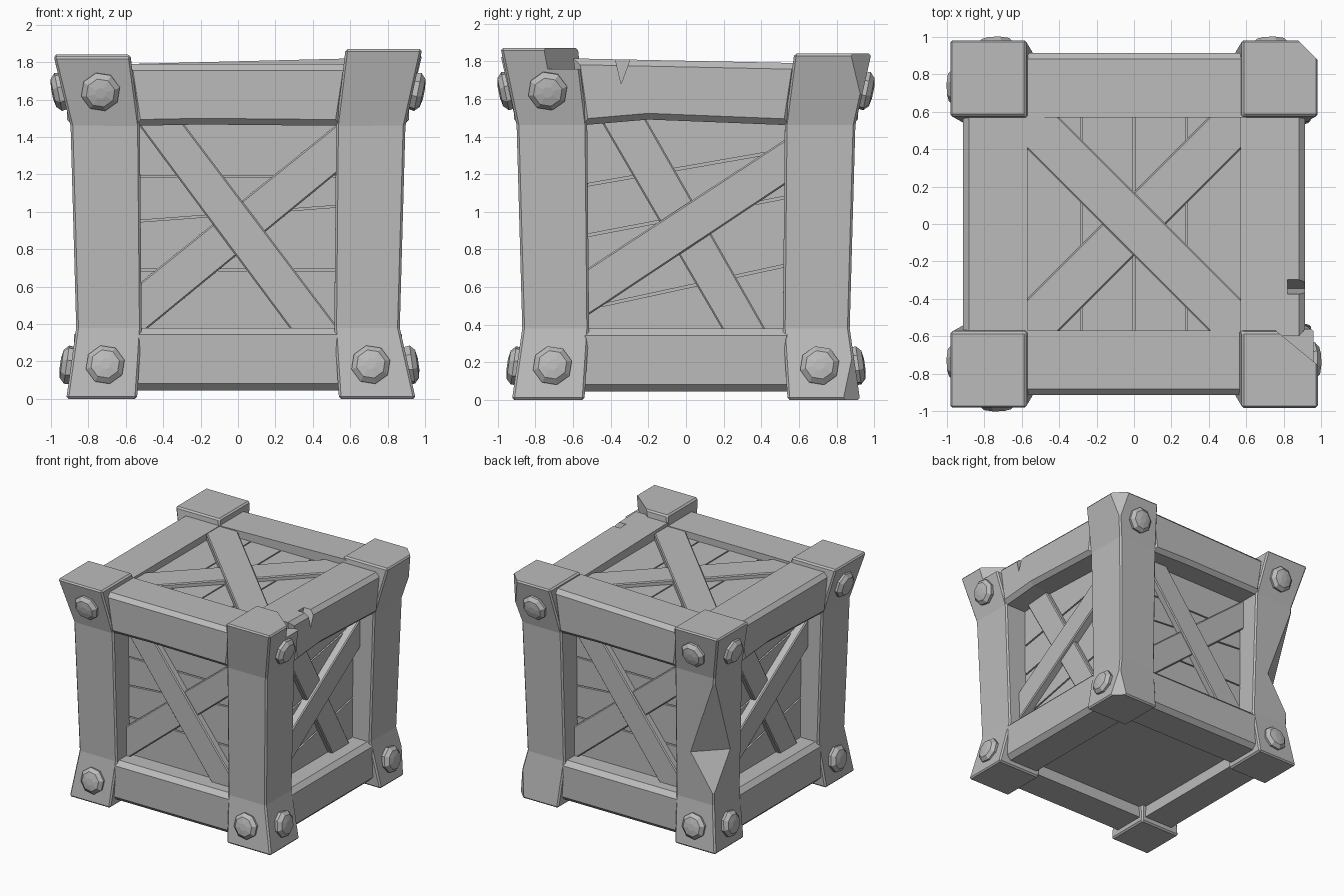
import bpy, bmesh, math
from mathutils import Vector, Matrix

cube = bpy.data.objects.get("Cube")
if cube:
    bpy.data.objects.remove(cube, do_unlink=True)

GREY = (0.5, 0.5, 0.5, 1.0)
mat = bpy.data.materials.new("grey_wood")
mat.use_nodes = True
mat.diffuse_color = GREY
bsdf = next(n for n in mat.node_tree.nodes if n.type == 'BSDF_PRINCIPLED')
bsdf.inputs["Base Color"].default_value = GREY


def frame(u, v, d):
    """Matrix taking (along, up, outward) to world space."""
    return Matrix((u, v, d)).transposed().to_4x4()


X, Y, Z = Vector((1, 0, 0)), Vector((0, 1, 0)), Vector((0, 0, 1))
FRONT, BACK = frame(X, Z, -Y), frame(-X, Z, Y)
LEFT, RIGHT = frame(Y, Z, X), frame(-Y, Z, -X)
TOP, TOP_ACROSS = frame(X, Y, Z), frame(Y, X, Z)


def loft(name, rings, mtx=Matrix(), bevel=0.0, chamfer=0.0):
    """Closed solid through a list of rings; chamfer cuts the last ring's edges."""
    bm = bmesh.new()
    loops = [[bm.verts.new(p) for p in ring] for ring in rings]
    n = len(loops[0])
    for a, b in zip(loops, loops[1:]):
        for i in range(n):
            bm.faces.new((a[i], a[(i + 1) % n], b[(i + 1) % n], b[i]))
    bm.faces.new(loops[0][::-1])
    bm.faces.new(loops[-1])
    bmesh.ops.recalc_face_normals(bm, faces=bm.faces)
    bm.normal_update()
    if chamfer:
        rim = [e for e in bm.edges if all(v in loops[-1] for v in e.verts)]
        bmesh.ops.bevel(bm, geom=rim, offset=chamfer, segments=1, affect='EDGES')
    if bevel:
        sharp = [e for e in bm.edges if e.calc_face_angle(0) > 0.6]
        bmesh.ops.bevel(bm, geom=sharp, offset=bevel, segments=1, affect='EDGES')
    bm.transform(mtx)
    bmesh.ops.recalc_face_normals(bm, faces=bm.faces)
    me = bpy.data.meshes.new(name)
    bm.to_mesh(me)
    bm.free()
    me.materials.append(mat)
    ob = bpy.data.objects.new(name, me)
    bpy.context.scene.collection.objects.link(ob)
    return ob


def board(name, mtx, outline, d0, d1, bevel=0.0, chamfer=0.0):
    return loft(name, [[(u, v, d) for u, v in outline] for d in (d0, d1)],
                mtx, bevel, chamfer)


def brace(name, mtx, a0, a1, b1, b0, d0, d1):
    """Diagonal strip between edges a and b, with ends buried in the frame."""
    def stretch(p, q):
        p, q = Vector(p), Vector(q)
        e = (q - p) * 0.1
        return p - e, q + e
    (a0, a1), (b0, b1) = stretch(a0, a1), stretch(b0, b1)
    board(name, mtx, (a0, a1, b1, b0), d0, d1, 0.008)


def planks(name, mtx, seams, d0, d1, gap):
    for i, (low, high) in enumerate(zip(seams, seams[1:])):
        board(f"{name}_{i + 1}", mtx,
              [(-0.6, low[0] + gap), (0.6, low[1] + gap),
               (0.6, high[1] - gap), (-0.6, high[0] - gap)], d0, d1)


def carve(ob, cutter):
    cutter.hide_render = True
    mod = ob.modifiers.new("break", 'BOOLEAN')
    mod.operation, mod.solver, mod.object = 'DIFFERENCE', 'EXACT', cutter
    deps = bpy.context.evaluated_depsgraph_get()
    me = bpy.data.meshes.new_from_object(ob.evaluated_get(deps))
    ob.modifiers.clear()
    ob.data = me
    bpy.data.objects.remove(cutter, do_unlink=True)


# Inner box, also the recessed underside
board("inner_box", TOP, [(-.65, -.65), (.65, -.65), (.65, .65), (-.65, .65)], 0.14, 1.69)

# Corner posts, flared at both ends: (sx, sy) -> top height and foot reach in x
posts = {}
shapes = {(-1, -1): (1.83, .918), (1, -1): (1.87, .95),
          (1, 1): (1.84, .945), (-1, 1): (1.84, .918)}
for (sx, sy), (top, foot) in shapes.items():
    levels = [(0, foot, .925, .54), (.38, .865, .87, .515),
              (1.46, .895, .90, .525), (top, .985, .985, .575)]
    rings = [[(sx * ox, sy * oy, z), (sx * i, sy * oy, z),
              (sx * i, sy * i, z), (sx * ox, sy * i, z)] for z, ox, oy, i in levels]
    name = ("front" if sy < 0 else "back") + ("_left_post" if sx > 0 else "_right_post")
    posts[sx, sy] = loft(name, rings, bevel=0.012)

# Rails, planks and crossed braces on the four sides
rails = {}
for side, mtx in (("front", FRONT), ("back", BACK), ("left", LEFT), ("right", RIGHT)):
    level = side in ("front", "back")
    mid = 1.467 if level else 1.49
    rise = {"back": 0.03, "left": 0.025}.get(side, 0.0)
    rails[side] = board(side + "_top_rail", mtx,
                        [(-.55, 1.46), (-.2, mid), (.55, 1.46),
                         (.6, 1.79), (-.6, 1.79 + rise)],
                        0.57, 0.915, chamfer=0.033)
    board(side + "_bottom_rail", mtx,
          [(-.585, .045), (.585, .045), (.57, .38), (-.57, .38)],
          0.57, 0.876, chamfer=0.037)
    if level:
        planks(side + "_plank", mtx,
               [(.3, .3), (.69, .69), (.945, 1.035), (1.19, 1.19), (1.55, 1.55)],
               0.62, 0.70, 0.005)
        brace(side + "_under_brace", mtx, (.52, 1.46), (-.5, .64),
              (-.48, .38), (.52, 1.2), 0.66, 0.74)
        brace(side + "_over_brace", mtx, (-.52, 1.45), (.29, .36),
              (.52, .40), (-.29, 1.47), 0.66, 0.755)
    else:
        planks(side + "_plank", mtx,
               [(.25, .25), (.47, .73), (.86, 1.09), (1.13, 1.34), (1.55, 1.55)],
               0.62, 0.70, 0.007)
        brace(side + "_under_brace", mtx, (-.45, 1.48), (.19, .38),
              (.42, .38), (-.2, 1.47), 0.66, 0.74)
        brace(side + "_over_brace", mtx, (-.52, .7), (.52, 1.38),
              (.52, 1.14), (-.52, .45), 0.66, 0.765)

# Lid planks and crossed braces
planks("lid_plank", TOP_ACROSS, [(x, x) for x in (-.6, -.28, 0, .28, .6)], 1.66, 1.735, 0.005)
brace("lid_under_brace", TOP, (.4, .57), (-.57, -.4), (-.4, -.57), (.57, .4), 1.70, 1.77)
brace("lid_over_brace", TOP, (-.4, .57), (.57, -.4), (.4, -.57), (-.57, .4), 1.70, 1.785)

# Eight-sided bolts: (along, is_top) on each side
bolts = {"front": (FRONT, [(-1, 1), (-1, 0), (1, 0)]),
         "back": (BACK, [(-1, 1), (1, 1), (1, 0)]),
         "left": (LEFT, [(-1, 1), (-1, 0), (1, 0)]),
         "right": (RIGHT, [(-1, 1), (1, 1), (-1, 0), (1, 0)])}
for side, (mtx, spots) in bolts.items():
    low_d = 0.91 if side == "left" else 0.895
    for k, (s, is_top) in enumerate(spots):
        u, v, d, tilt = (.735, 1.645, .94, .2) if is_top else (.71, .18, low_d, -.14)
        rings = [[(r * math.cos(a), r * math.sin(a), h)
                  for a in (math.tau * (i + 0.3) / 8 for i in range(8))]
                 for r, h in ((.1, -.03), (.106, .022), (.078, .048), (.03, .056))]
        place = Matrix.Translation((s * u, v, d)) @ Matrix.Rotation(tilt, 4, 'X')
        loft(f"{side}_bolt_{k + 1}", rings, mtx @ place)

# Broken front left post top and notched rail beside it
split = [(.74, -.555), (1.1, -.45), (1.1, -.85)]
carve(posts[1, -1], board("split_cutter", TOP, split, 1.76, 2.0))
carve(rails["left"], board("notch_cutter", LEFT,
                           [(-.38, 1.83), (-.345, 1.68), (-.29, 1.83)], .82, 1.0))

# Worn corner of the back left post
for total, z0, z1 in ((1.86, 1.2, 2.0), (1.78, -.1, .25)):
    h = total / 2
    wear = [(h - .3, h + .3), (h + .3, h - .3), (h + .3, h + .3)]
    carve(posts[1, 1], board("wear_cutter", TOP, wear, z0, z1))

# Hacked corner of the back right post
outward = (Y - X).normalized()
gash = frame(outward, Z, outward.cross(Z))
carve(posts[-1, 1], board("gash_cutter", gash,
                          [(1.31, 1.6), (1.09, .78), (1.25, .42), (1.5, .42), (1.5, 1.6)],
                          -.5, .5))
